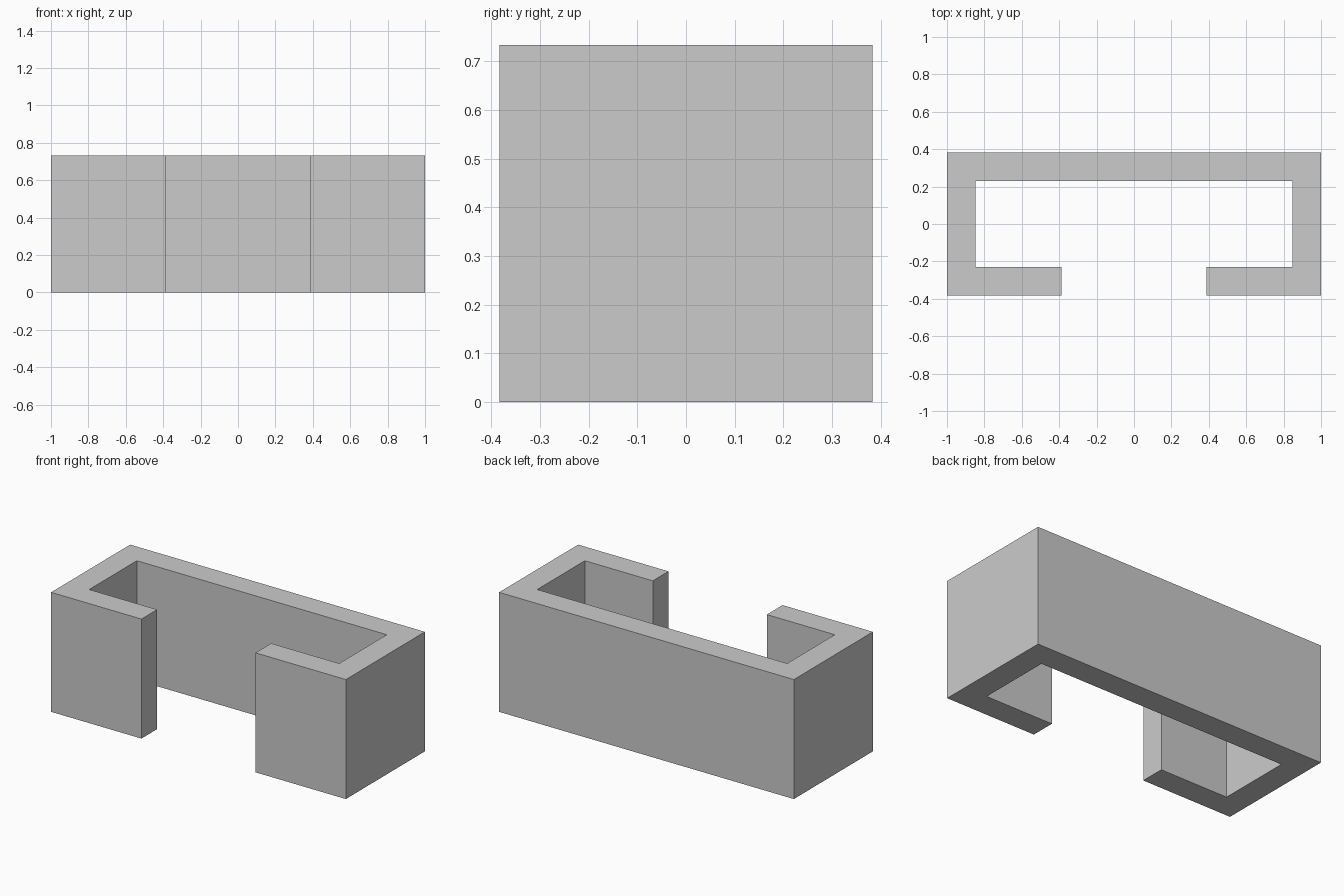
import bpy
import bmesh

cube = bpy.data.objects.get("Cube")
if cube:
    bpy.data.objects.remove(cube, do_unlink=True)

HALF_X, HALF_Y, HEIGHT = 1.0, 0.383, 0.733
WALL = 0.152      # wall thickness
GAP = 0.387       # half width of the front opening

# Single grey material
grey = bpy.data.materials.new("light grey")
grey.use_nodes = True
colour = (0.6, 0.6, 0.6, 1)
grey.diffuse_color = colour
grey.node_tree.nodes["Principled BSDF"].inputs["Base Color"].default_value = colour

# Half of the C-shaped outline, from the opening round to the back centre
ix, iy = HALF_X - WALL, HALF_Y - WALL
outer = [(GAP, -HALF_Y), (HALF_X, -HALF_Y), (HALF_X, HALF_Y)]
inner = [(ix, iy), (ix, -iy), (GAP, -iy)]


def mirrored(points):
    return [(-x, y) for x, y in reversed(points)]


outline = outer + mirrored(outer) + mirrored(inner) + inner

# Extrude the outline into the channel
bm = bmesh.new()
base = bm.faces.new([bm.verts.new((x, y, 0)) for x, y in outline])
result = bmesh.ops.extrude_face_region(bm, geom=[base], use_keep_orig=True)
top = [v for v in result["geom"] if isinstance(v, bmesh.types.BMVert)]
bmesh.ops.translate(bm, verts=top, vec=(0, 0, HEIGHT))
bmesh.ops.recalc_face_normals(bm, faces=bm.faces)

mesh = bpy.data.meshes.new("channel_wall")
bm.to_mesh(mesh)
bm.free()
mesh.materials.append(grey)
channel = bpy.data.objects.new("channel_wall", mesh)
bpy.context.collection.objects.link(channel)
